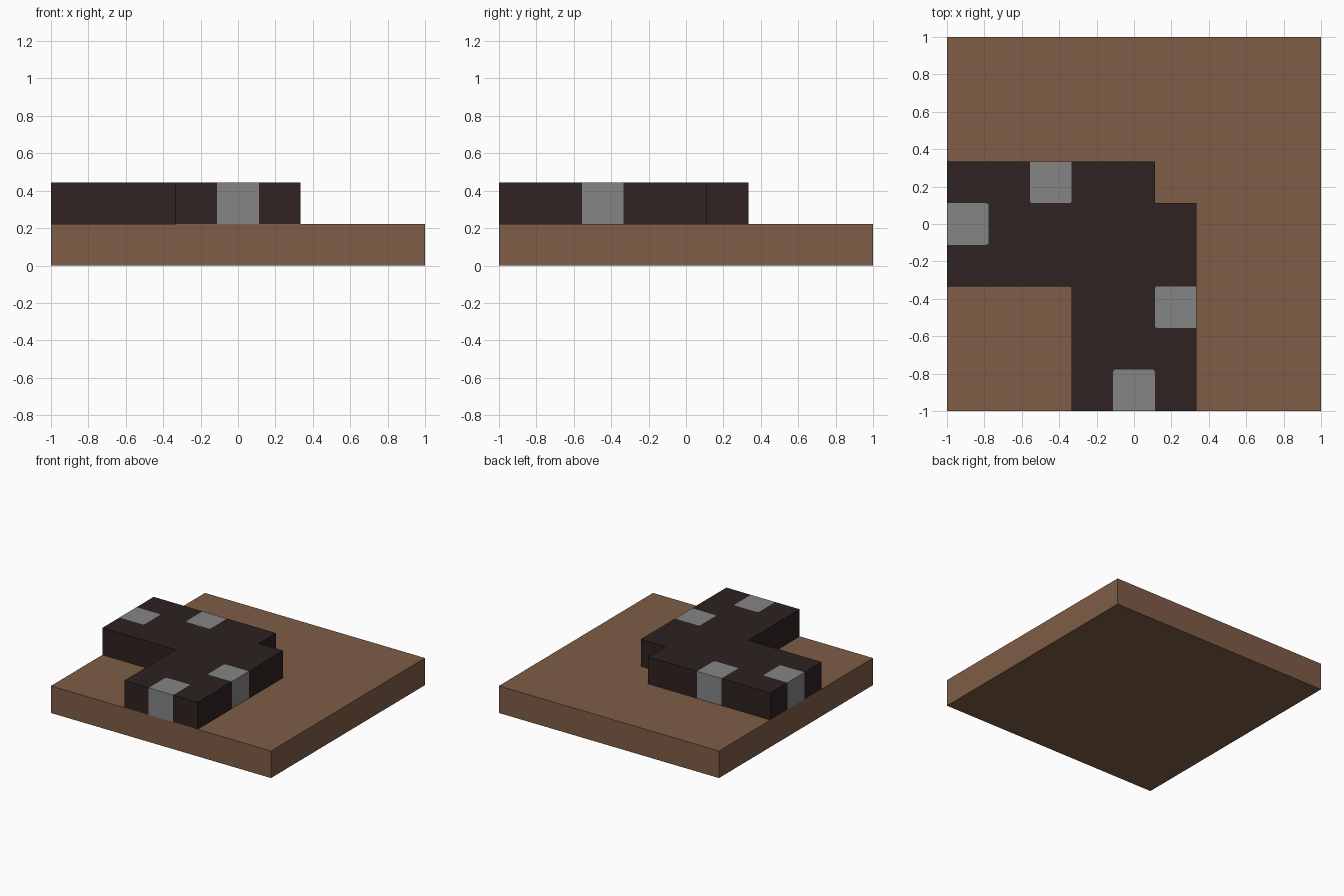
import bpy
import bmesh
import math
from mathutils import Vector

U = 2 / 9        # one cell of the layout
R = 0.06         # corner radius of a stripe, in cells

if "Cube" in bpy.data.objects:
    bpy.data.objects.remove(bpy.data.objects["Cube"])


def material(name, rgb):
    mat = bpy.data.materials.new(name)
    mat.use_nodes = True
    colour = (*rgb, 1)
    mat.diffuse_color = colour
    mat.node_tree.nodes["Principled BSDF"].inputs["Base Color"].default_value = colour
    return mat


def prism(name, outline, level, mat):
    """Extrude a counter-clockwise outline (in cells) one cell up."""
    bm = bmesh.new()
    face = bm.faces.new([bm.verts.new((p.x * U, p.y * U, level * U)) for p in outline])
    top = bmesh.ops.extrude_face_region(bm, geom=[face])["geom"]
    moved = [v for v in top if isinstance(v, bmesh.types.BMVert)]
    bmesh.ops.translate(bm, verts=moved, vec=(0, 0, U))
    bmesh.ops.recalc_face_normals(bm, faces=bm.faces)
    mesh = bpy.data.meshes.new(name)
    bm.to_mesh(mesh)
    bm.free()
    mesh.materials.append(mat)
    obj = bpy.data.objects.new(name, mesh)
    bpy.context.collection.objects.link(obj)


def notch(start, along):
    """Path around a one-cell stripe with two rounded inner corners."""
    inward = Vector((-along.y, along.x))
    path = [(0, 0)]
    for cx, first in ((R, 180), (1 - R, 90)):
        for i in range(5):
            a = math.radians(first - 22.5 * i)
            path.append((cx + R * math.cos(a), 1 - R + R * math.sin(a)))
    path.append((1, 0))
    return [start + along * s + inward * t for s, t in path]


soil = material("brown soil", (0.209, 0.109, 0.061))
asphalt = material("dark asphalt", (0.026, 0.016, 0.015))
paint = material("grey paint", (0.235, 0.235, 0.235))

# Square ground slab
prism("ground", [Vector(p) * 4.5 for p in ((-1, -1), (1, -1), (1, 1), (-1, 1))], 0, soil)

# Stripe notches along the road edge
stripes = {
    "front_stripe": notch(Vector((-0.5, -4.5)), Vector((1, 0))),
    "right_stripe": notch(Vector((1.5, -2.5)), Vector((0, 1))),
    "back_stripe": notch(Vector((-1.5, 1.5)), Vector((-1, 0))),
    "left_stripe": notch(Vector((-4.5, 0.5)), Vector((0, -1))),
}

# Road bend, with the notches left open for the stripes
corners = [Vector(p) for p in ((-4.5, -1.5), (-1.5, -1.5), (-1.5, -4.5), (1.5, -4.5),
                               (1.5, 0.5), (0.5, 0.5), (0.5, 1.5), (-4.5, 1.5))]
road = (corners[:3] + stripes["front_stripe"] + corners[3:4] + stripes["right_stripe"]
        + corners[4:7] + stripes["back_stripe"] + corners[7:] + stripes["left_stripe"])
prism("road", road, 1, asphalt)

# Stripes set flush into the road
for name, path in stripes.items():
    prism(name, path[::-1], 1, paint)
